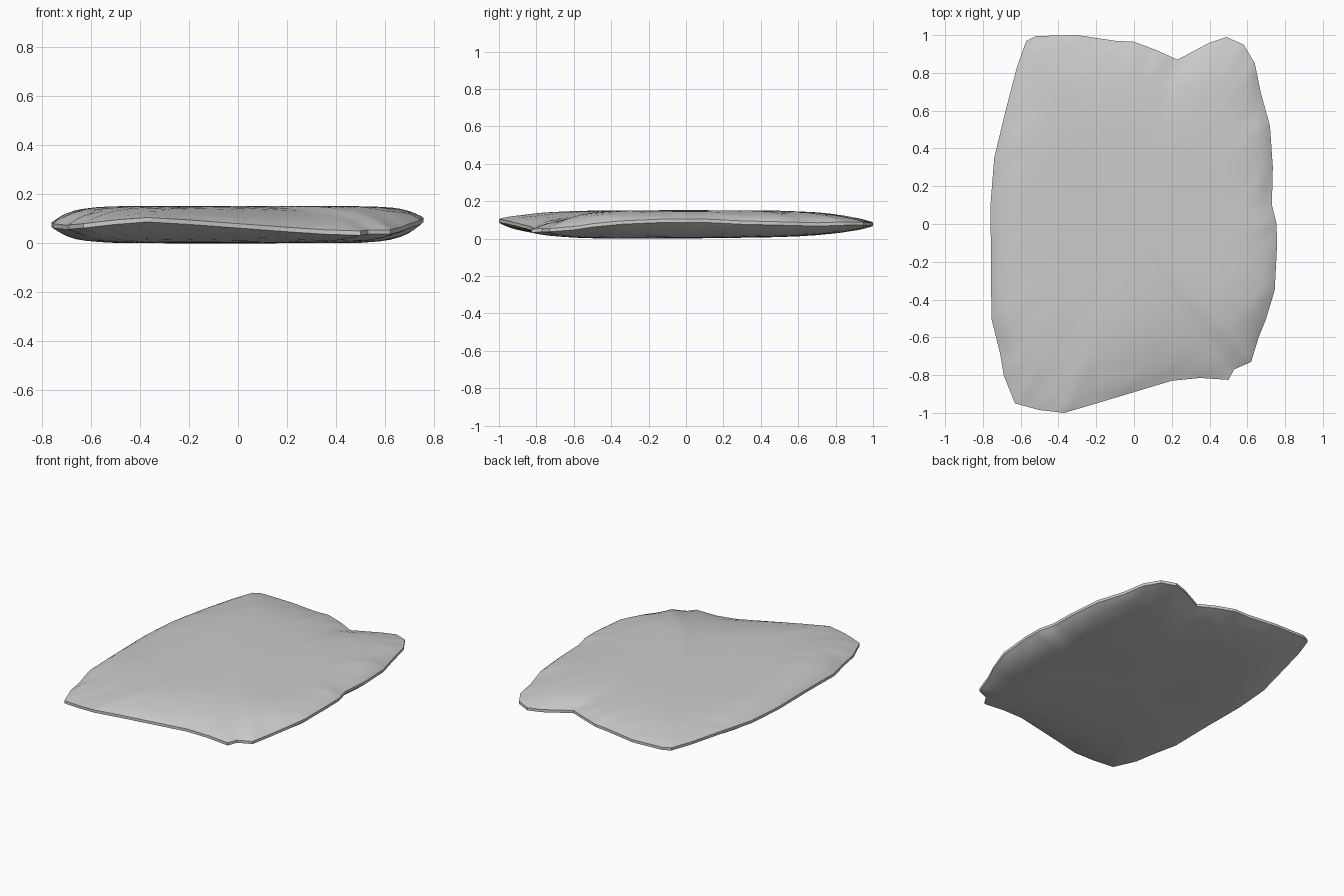
import bpy, bmesh
from mathutils import Vector, noise

if "Cube" in bpy.data.objects:
    bpy.data.objects.remove(bpy.data.objects["Cube"])

# Outline of the slab, counter-clockwise: x, y, rim height
OUTLINE = [
    (-.37, -1, .10), (-.2, -.95, .09), (0, -.89, .075), (.2, -.83, .06),
    (.35, -.815, .05), (.5, -.825, .045), (.53, -.77, .05), (.62, -.73, .05),
    (.66, -.6, .06), (.70, -.5, .075), (.745, -.35, .09), (.757, -.12, .10),
    (.755, 0, .10), (.73, .1, .10), (.735, .3, .09), (.72, .52, .085),
    (.67, .7, .08), (.64, .85, .085), (.58, .95, .085), (.49, .99, .08),
    (.4, .96, .08), (.23, .87, .085), (.12, .92, .09), (0, .965, .09),
    (-.1, .97, .085), (-.3, 1, .08), (-.52, .995, .085), (-.57, .97, .085),
    (-.62, .83, .085), (-.68, .6, .085), (-.74, .35, .08), (-.76, .1, .08),
    (-.757, -.2, .08), (-.755, -.5, .075), (-.71, -.68, .07),
    (-.69, -.8, .07), (-.63, -.95, .075), (-.5, -.985, .09)]
RINGS = [.15, .35, .5, .6, .7, .77, .83, .88, .92, .95, .975, 1]
STEPS = 4


def clamp(v):
    return max(0.0, min(1.0, v))


# Subdivide the outline
pts = []
for i, a in enumerate(OUTLINE):
    a, b = Vector(a), Vector(OUTLINE[(i + 1) % len(OUTLINE)])
    pts += [a.lerp(b, k / STEPS) for k in range(STEPS)]


def height(p, t, side):
    x, y, rim = p
    # steep shoulders on the long sides, gentle slopes at the ends
    side_ness = clamp((abs(x) / .76 - abs(y) * .75 - .05) / .5)
    power = 4.6 + 4.4 * side_ness
    # broad worn slope on top of the front right corner
    if side > 0:
        worn = clamp(1 - (Vector((x, y)) - Vector((.45, -.8))).length / .6)
        power -= 1.6 * worn
    flat = .156 if side > 0 else .004 + .007 * (y * t + .4) * (y > -.4)
    edge = rim + side * .009
    z = edge + (flat - edge) * (1 - t ** power)
    # chipped strata near the rim
    rough = noise.noise(Vector(((x + y) * t * 4, (x - y) * t * 9, side * 3 + 7)))
    return max(0, z + rough * .009 * t ** 5 * (1 - t ** 30))


bm = bmesh.new()
n = len(pts)


def surface(side):
    rings = [[bm.verts.new((p.x * t, p.y * t, height(p, t, side))) for p in pts]
             for t in RINGS]
    centre = bm.verts.new((0, 0, .156 if side > 0 else .004))
    for i in range(n):
        j = (i + 1) % n
        bm.faces.new((centre, rings[0][i], rings[0][j]))
        for r, s in zip(rings, rings[1:]):
            bm.faces.new((r[i], s[i], s[j], r[j]))
    return rings[-1]


# Upper and lower faces joined by a thin rim
top, bottom = surface(1), surface(-1)
for i in range(n):
    j = (i + 1) % n
    bm.faces.new((top[i], bottom[i], bottom[j], top[j]))
bmesh.ops.recalc_face_normals(bm, faces=bm.faces)
low = min(v.co.z for v in bm.verts)
bmesh.ops.translate(bm, verts=bm.verts, vec=(0, 0, -low))

mesh = bpy.data.meshes.new("flat_stone_slab")
bm.to_mesh(mesh)
bm.free()
slab = bpy.data.objects.new("flat_stone_slab", mesh)
bpy.context.collection.objects.link(slab)
bpy.context.view_layer.objects.active = slab
slab.select_set(True)
bpy.ops.object.shade_smooth_by_angle(angle=0.6)
